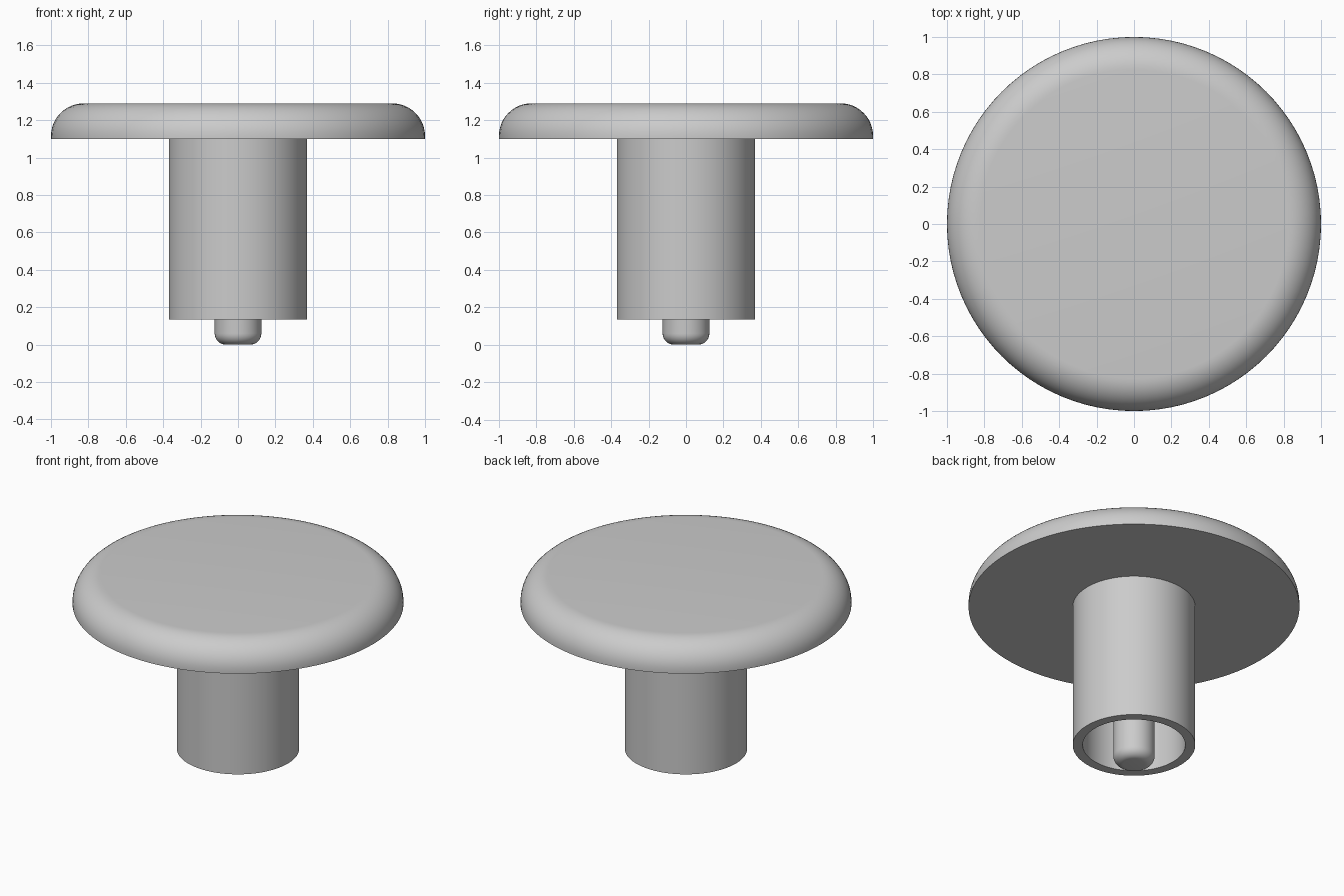
import bpy, bmesh, math

cube = bpy.data.objects.get("Cube")
if cube:
    bpy.data.objects.remove(cube, do_unlink=True)

grey = bpy.data.materials.new("light grey")
grey.use_nodes = True
colour = (0.6, 0.6, 0.6, 1)
grey.diffuse_color = colour
grey.node_tree.nodes["Principled BSDF"].inputs["Base Color"].default_value = colour


def arc(r, z, radius, start, end, steps=12):
    """Points of a rounded edge in the profile plane, angles in degrees."""
    angles = [math.radians(start + (end - start) * i / steps) for i in range(steps + 1)]
    return [(r + radius * math.cos(a), z + radius * math.sin(a)) for a in angles]


def lathe(name, profile, segments=96):
    """Spin a (radius, height) profile around the z axis."""
    bm = bmesh.new()
    verts = [bm.verts.new((r, 0, z)) for r, z in profile]
    edges = [bm.edges.new(pair) for pair in zip(verts, verts[1:])]
    bmesh.ops.spin(bm, geom=verts + edges, cent=(0, 0, 0), axis=(0, 0, 1),
                   angle=2 * math.pi, steps=segments, use_merge=True)
    bmesh.ops.remove_doubles(bm, verts=bm.verts, dist=1e-5)
    bmesh.ops.recalc_face_normals(bm, faces=bm.faces)
    mesh = bpy.data.meshes.new(name)
    bm.to_mesh(mesh)
    bm.free()
    mesh.materials.append(grey)
    obj = bpy.data.objects.new(name, mesh)
    bpy.context.collection.objects.link(obj)
    bpy.ops.object.select_all(action="DESELECT")
    obj.select_set(True)
    bpy.context.view_layer.objects.active = obj
    bpy.ops.object.shade_smooth_by_angle(angle=math.radians(35))
    return obj


under, top = 1.10, 1.29

# Round cap with a flat top and a rolled upper edge
lathe("cap", [(0, under), (1, under)] + arc(0.825, top - 0.175, 0.175, 0, 90) + [(0, top)])

# Hollow stem, closed at the top by the cap
stem_bottom, outer, inner = 0.135, 0.37, 0.31
lathe("stem", [(inner, under), (inner, stem_bottom), (outer, stem_bottom),
               (outer, under), (inner, under)])

# Centre pin with a rounded tip
lathe("pin", [(0, 0)] + arc(0.065, 0.06, 0.06, -90, 0, 8) + [(0.125, under), (0, under)], 64)
